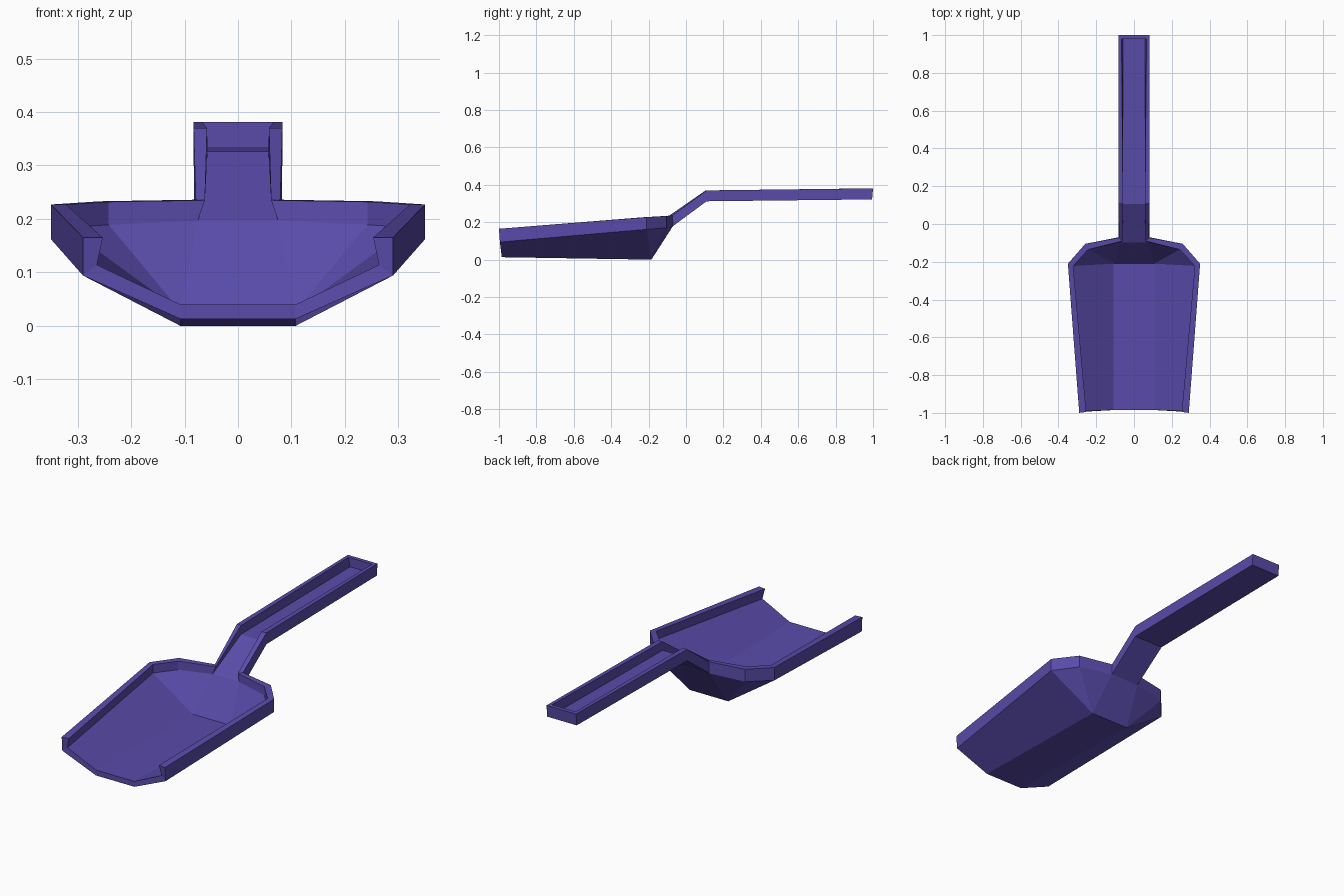
import bpy, bmesh

if "Cube" in bpy.data.objects:
    bpy.data.objects.remove(bpy.data.objects["Cube"])

# Stations along the right-hand rim, front to handle end:
# outer top, outer bottom, inner top, inner bottom
stations = [
    [(.29, -1, .165), (.29, -.995, .094), (.253, -.995, .165), (.264, -.99, .114)],
    [(.35, -.21, .227), (.35, -.21, .162), (.322, -.222, .227), (.322, -.222, .184)],
    [(.258, -.105, .233), (.258, -.105, .17), (.242, -.135, .232), (.242, -.135, .189)],
    [(.079, -.072, .236), (.081, -.07, .179), (.062, -.09, .235), (.075, -.097, .197)],
    [(.083, .11, .37), (.083, .11, .312), (.058, .105, .37), (.057, .105, .326)],
    [(.083, 1, .381), (.083, .995, .322), (.066, .98, .381), (.057, .98, .335)],
]
# Flat keel of the bowl: front and back, outside and inside
keel = {"KO0": (.108, -.985, .013), "KO1": (.108, -.185, 0),
        "KI0": (.108, -.985, .04), "KI1": (.108, -.21, .028)}

bm = bmesh.new()
verts = {}
for s in (1, -1):
    pts = dict(keel)
    for i, row in enumerate(stations):
        for name, p in zip(("OT", "OB", "IT", "IB"), row):
            pts[name + str(i)] = p
    for k, (x, y, z) in pts.items():
        verts[k, s] = bm.verts.new((s * x, y, z))


def both(*names):
    """The same face on the left and right."""
    for s in (1, -1):
        bm.faces.new([verts[n, s] for n in names])


def across(a, b):
    """A face spanning from left to right."""
    bm.faces.new([verts[a, 1], verts[b, 1], verts[b, -1], verts[a, -1]])


# Raised rim: top, outer wall, inner wall
for i in range(5):
    for a, b in (("OT", "IT"), ("OT", "OB"), ("IT", "IB")):
        both(f"{a}{i}", f"{a}{i+1}", f"{b}{i+1}", f"{b}{i}")

# Underside and inner floor of bowl and handle
for w in "OI":
    B, K = w + "B", "K" + w
    both(B + "0", K + "0", K + "1", B + "1")
    both(K + "1", B + "1", B + "2")
    both(K + "1", B + "2", B + "3")
    across(K + "0", K + "1")
    across(K + "1", B + "3")
    across(B + "3", B + "4")
    across(B + "4", B + "5")

# Front lip and rim ends
both("OT0", "IT0", "IB0", "OB0")
both("OB0", "IB0", "KI0", "KO0")
across("KO0", "KI0")

# Handle end
across("OT5", "OB5")
across("OT5", "IT5")
across("IT5", "IB5")

bmesh.ops.recalc_face_normals(bm, faces=bm.faces[:])
mesh = bpy.data.meshes.new("scoop")
bm.to_mesh(mesh)
bm.free()

purple = bpy.data.materials.new("purple plastic")
purple.diffuse_color = (.1, .07, .4, 1)
purple.use_nodes = True
purple.node_tree.nodes["Principled BSDF"].inputs["Base Color"].default_value = purple.diffuse_color
mesh.materials.append(purple)
bpy.context.collection.objects.link(bpy.data.objects.new("scoop", mesh))
